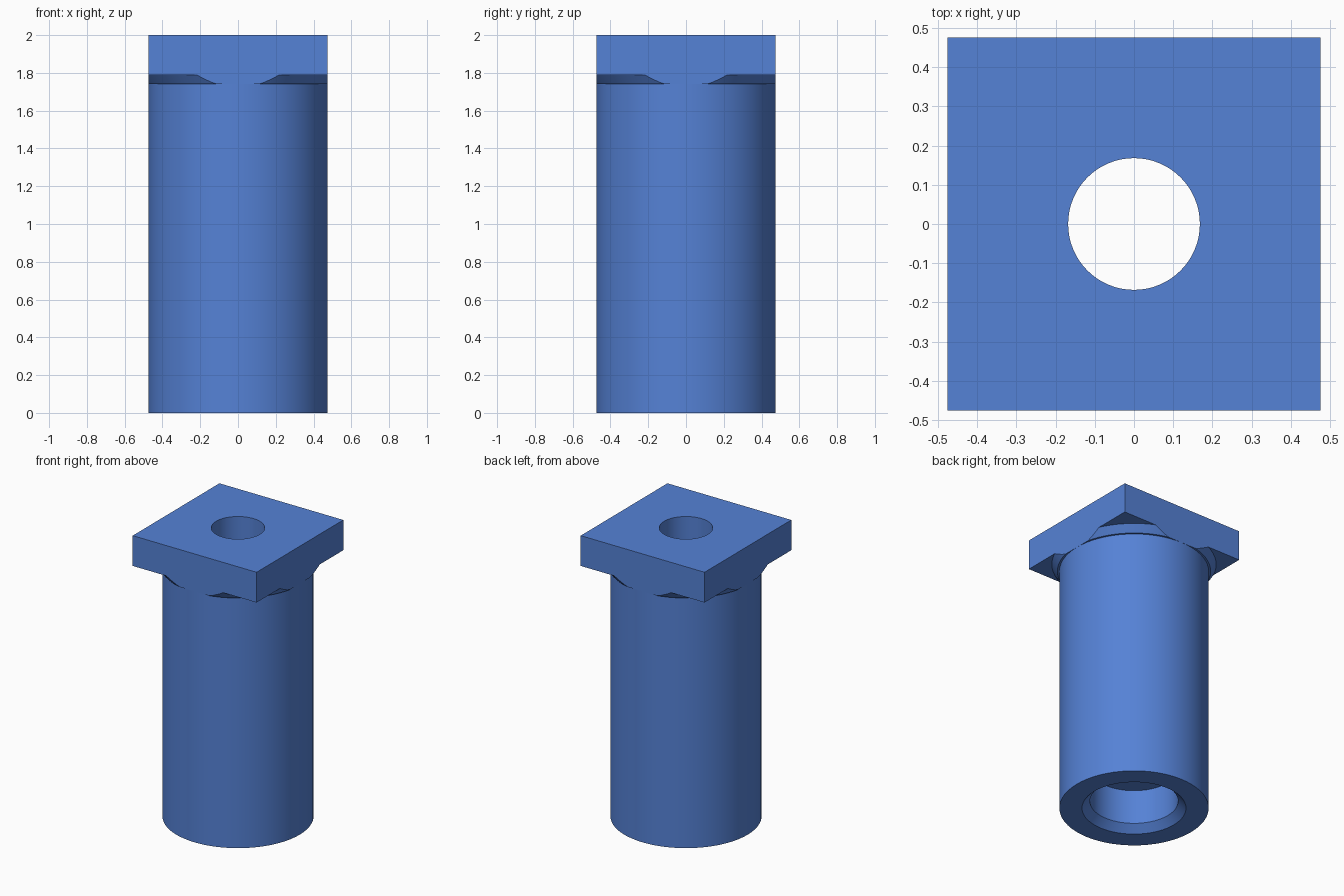
import bpy, bmesh, math
from mathutils import Vector

if "Cube" in bpy.data.objects:
    bpy.data.objects.remove(bpy.data.objects["Cube"])

SEGMENTS = 64
HALF = 0.475           # half width of the square head, radius of the barrel
BORE = 0.168
COLLAR_Z = 1.74

blue = bpy.data.materials.new("blue")
blue.diffuse_color = (0.091, 0.223, 0.672, 1)
blue.use_nodes = True
blue.node_tree.nodes["Principled BSDF"].inputs["Base Color"].default_value = blue.diffuse_color


def lathe(profile):
    """Spin an (r, z) profile around the z axis."""
    bm = bmesh.new()
    verts = [bm.verts.new((r, 0, z)) for r, z in profile]
    edges = [bm.edges.new(pair) for pair in zip(verts, verts[1:])]
    bmesh.ops.spin(bm, geom=verts + edges, cent=(0, 0, 0), axis=(0, 0, 1),
                   angle=math.tau, steps=SEGMENTS, use_merge=True)
    bmesh.ops.remove_doubles(bm, verts=bm.verts, dist=1e-5)
    return bm


def finish(bm, name):
    bmesh.ops.recalc_face_normals(bm, faces=bm.faces)
    mesh = bpy.data.meshes.new(name)
    bm.to_mesh(mesh)
    bm.free()
    mesh.materials.append(blue)
    obj = bpy.data.objects.new(name, mesh)
    bpy.context.collection.objects.link(obj)
    bpy.ops.object.select_all(action='DESELECT')
    obj.select_set(True)
    bpy.context.view_layer.objects.active = obj
    bpy.ops.object.shade_smooth_by_angle(angle=math.radians(25))


# Barrel with a chamfered counterbore and a narrower through bore
barrel = lathe([(HALF, COLLAR_Z), (HALF, 0), (0.331, 0), (0.281, 0.05),
                (0.281, 0.29), (BORE, 0.29), (BORE, COLLAR_Z)])
finish(barrel, "barrel")

# Head with a flared collar, turned oversize and then trimmed to a square
head = lathe([(HALF, COLLAR_Z), (0.488, COLLAR_Z), (0.523, 1.79),
              (0.8, 1.79), (0.8, 2), (BORE, 2), (BORE, COLLAR_Z)])
for normal in [(1, 0, 0), (-1, 0, 0), (0, 1, 0), (0, -1, 0)]:
    n = Vector(normal)
    cut = bmesh.ops.bisect_plane(
        head, geom=head.verts[:] + head.edges[:] + head.faces[:],
        plane_co=n * HALF, plane_no=n, clear_outer=True)
    rim = [e for e in cut["geom_cut"]
           if isinstance(e, bmesh.types.BMEdge) and e.is_boundary
           and all(abs(v.co.dot(n) - HALF) < 1e-5 for v in e.verts)]
    bmesh.ops.contextual_create(head, geom=rim)
finish(head, "square_head")
